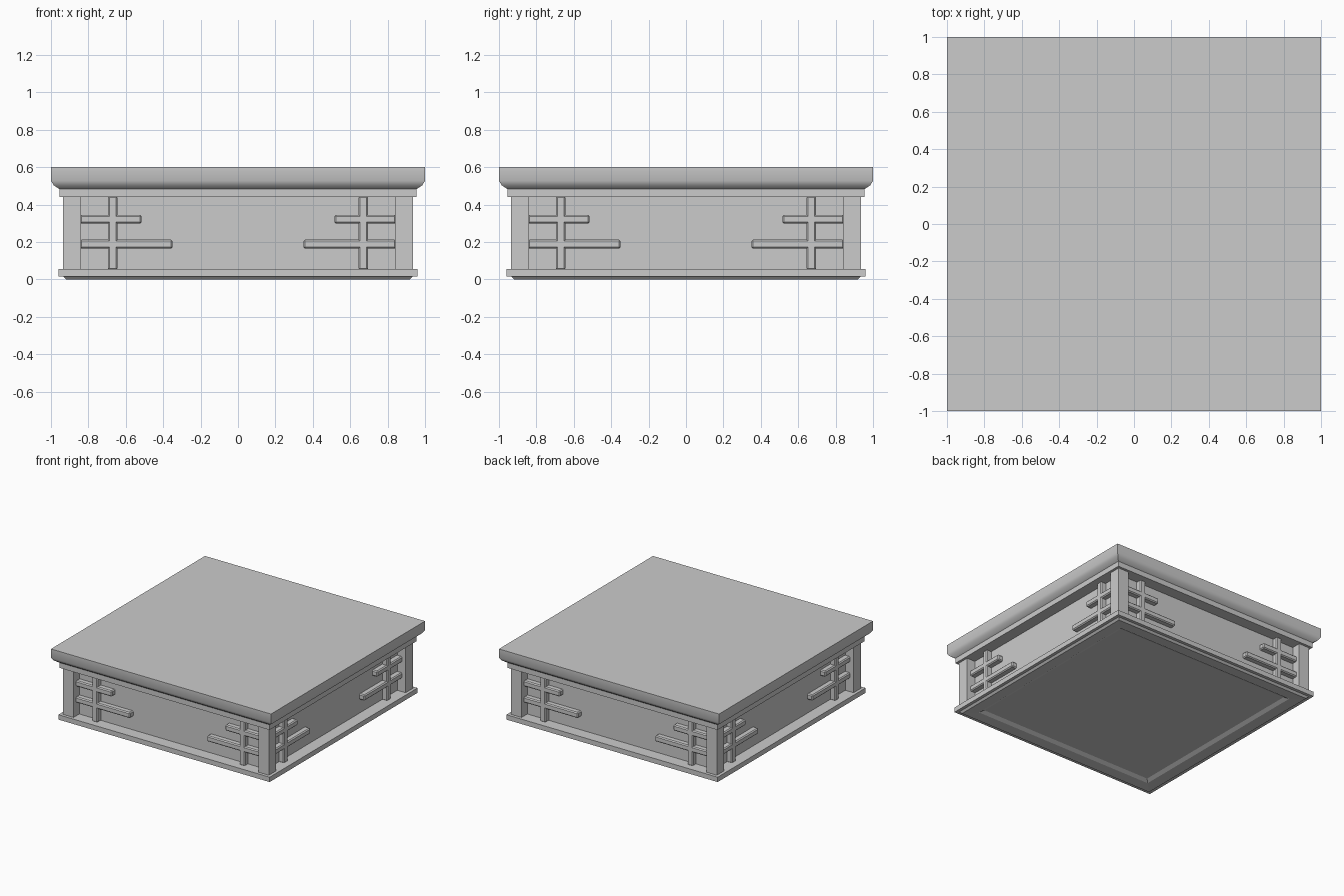
import bpy, bmesh, math
from mathutils import Matrix, Vector

if "Cube" in bpy.data.objects:
    bpy.data.objects.remove(bpy.data.objects["Cube"])


def finish(bm, name):
    bmesh.ops.recalc_face_normals(bm, faces=bm.faces)
    me = bpy.data.meshes.new(name)
    bm.to_mesh(me)
    bm.free()
    ob = bpy.data.objects.new(name, me)
    bpy.context.collection.objects.link(ob)
    return ob


def square_loft(name, profile):
    """Square rings of (half width, height), capped at both ends."""
    bm = bmesh.new()
    rings = [[bm.verts.new((sx * h, sy * h, z))
              for sx, sy in ((-1, -1), (1, -1), (1, 1), (-1, 1))]
             for h, z in profile]
    for a, b in zip(rings, rings[1:]):
        for i in range(4):
            j = (i + 1) % 4
            bm.faces.new((a[i], a[j], b[j], b[i]))
    bm.faces.new(rings[0])
    bm.faces.new(rings[-1])
    return finish(bm, name)


def add_box(bm, lo, hi, rot):
    lo, hi = Vector(lo), Vector(hi)
    m = rot @ Matrix.Translation((lo + hi) / 2) @ Matrix.Diagonal((*(hi - lo), 1))
    bmesh.ops.create_cube(bm, size=1, matrix=m)


# Crown moulding with rounded underside
crown = square_loft("crown_moulding", [
    (0.955, 0.44), (0.955, 0.483), (0.985, 0.503), (1.0, 0.527), (1.0, 0.6)])
bpy.context.view_layer.objects.active = crown
crown.select_set(True)
bpy.ops.object.shade_smooth_by_angle(angle=math.radians(40))

# Bottom frame with bevelled lip and recessed pane
square_loft("bottom_frame", [
    (0.80, 0.02), (0.83, 0.004), (0.92, 0.0), (0.935, 0.015),
    (0.96, 0.015), (0.96, 0.055)])

# Side panes
square_loft("shade_panes", [(0.86, 0.05), (0.86, 0.445)])

# Corner posts
bm = bmesh.new()
for k in range(4):
    add_box(bm, (0.84, 0.84, 0.05), (0.935, 0.935, 0.445),
            Matrix.Rotation(k * math.pi / 2, 4, 'Z'))
finish(bm, "corner_posts")

# Lattice bars: (inner x, outer x, low z, high z), mirrored on each of four sides
BARS = [(0.645, 0.695, 0.05, 0.445),
        (0.515, 0.845, 0.298, 0.345),
        (0.35, 0.845, 0.165, 0.212)]
for n, (x0, x1, z0, z1) in enumerate(BARS):
    bm = bmesh.new()
    for k in range(4):
        rot = Matrix.Rotation(k * math.pi / 2, 4, 'Z')
        add_box(bm, (x0, -0.905, z0), (x1, -0.85, z1), rot)
        add_box(bm, (-x1, -0.905, z0), (-x0, -0.85, z1), rot)
    ob = finish(bm, ("lattice_upright", "lattice_upper_bar", "lattice_lower_bar")[n])
    bev = ob.modifiers.new("chamfer", 'BEVEL')
    bev.width = 0.008
    bev.segments = 1
